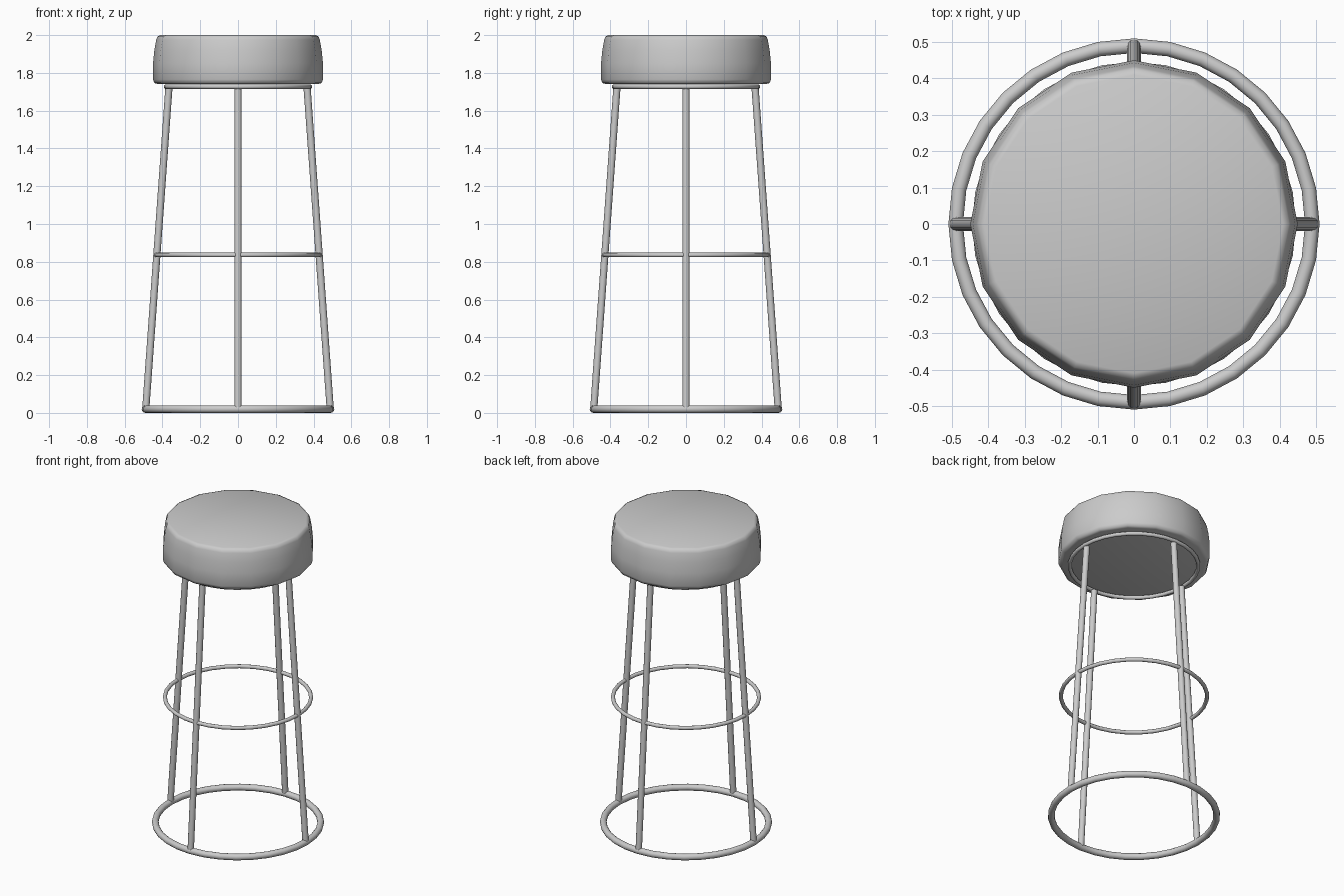
import bpy, math
from mathutils import Vector

if "Cube" in bpy.data.objects:
    bpy.data.objects.remove(bpy.data.objects["Cube"])


def smooth(obj, name, angle=40):
    obj.name = name
    bpy.ops.object.shade_smooth_by_angle(angle=math.radians(angle))


def ring(name, radius, thickness, z):
    bpy.ops.mesh.primitive_torus_add(major_radius=radius, minor_radius=thickness,
                                     major_segments=32, minor_segments=12,
                                     location=(0, 0, z))
    smooth(bpy.context.object, name)


def rod(name, start, end, radius):
    a, b = Vector(start), Vector(end)
    d = b - a
    bpy.ops.mesh.primitive_cylinder_add(vertices=12, radius=radius, depth=d.length,
                                        location=(a + b) / 2,
                                        rotation=d.to_track_quat('Z', 'Y').to_euler())
    smooth(bpy.context.object, name)


def lathe(name, profile, sides):
    verts, faces = [], []
    for r, z in profile:
        for i in range(sides):
            t = 2 * math.pi * i / sides
            verts.append((r * math.cos(t), r * math.sin(t), z))
    for k in range(len(profile) - 1):
        for i in range(sides):
            j = (i + 1) % sides
            faces.append((k * sides + i, k * sides + j,
                          (k + 1) * sides + j, (k + 1) * sides + i))
    last = (len(profile) - 1) * sides
    faces.append(tuple(reversed(range(sides))))
    faces.append(tuple(range(last, last + sides)))
    mesh = bpy.data.meshes.new(name)
    mesh.from_pydata(verts, [], faces)
    obj = bpy.data.objects.new(name, mesh)
    bpy.context.collection.objects.link(obj)
    bpy.ops.object.select_all(action='DESELECT')
    obj.select_set(True)
    bpy.context.view_layer.objects.active = obj
    smooth(obj, name, 60)


# Sixteen-sided padded seat, softened at both rims
lathe("seat", [(0.425, 1.741), (0.442, 1.746), (0.45, 1.765), (0.45, 1.85),
               (0.443, 1.92), (0.433, 1.975), (0.426, 1.993), (0.41, 2.0)], 16)

# Support ring, footrest and base
ring("seat_ring", 0.381, 0.012, 1.727)
ring("footrest_ring", 0.433, 0.012, 0.836)
ring("base_ring", 0.49, 0.02, 0.02)

# Four splayed legs
for name, x, y in (("right_leg", 1, 0), ("back_leg", 0, 1),
                   ("left_leg", -1, 0), ("front_leg", 0, -1)):
    rod(name, (0.488 * x, 0.488 * y, 0.025), (0.366 * x, 0.366 * y, 1.718), 0.019)
